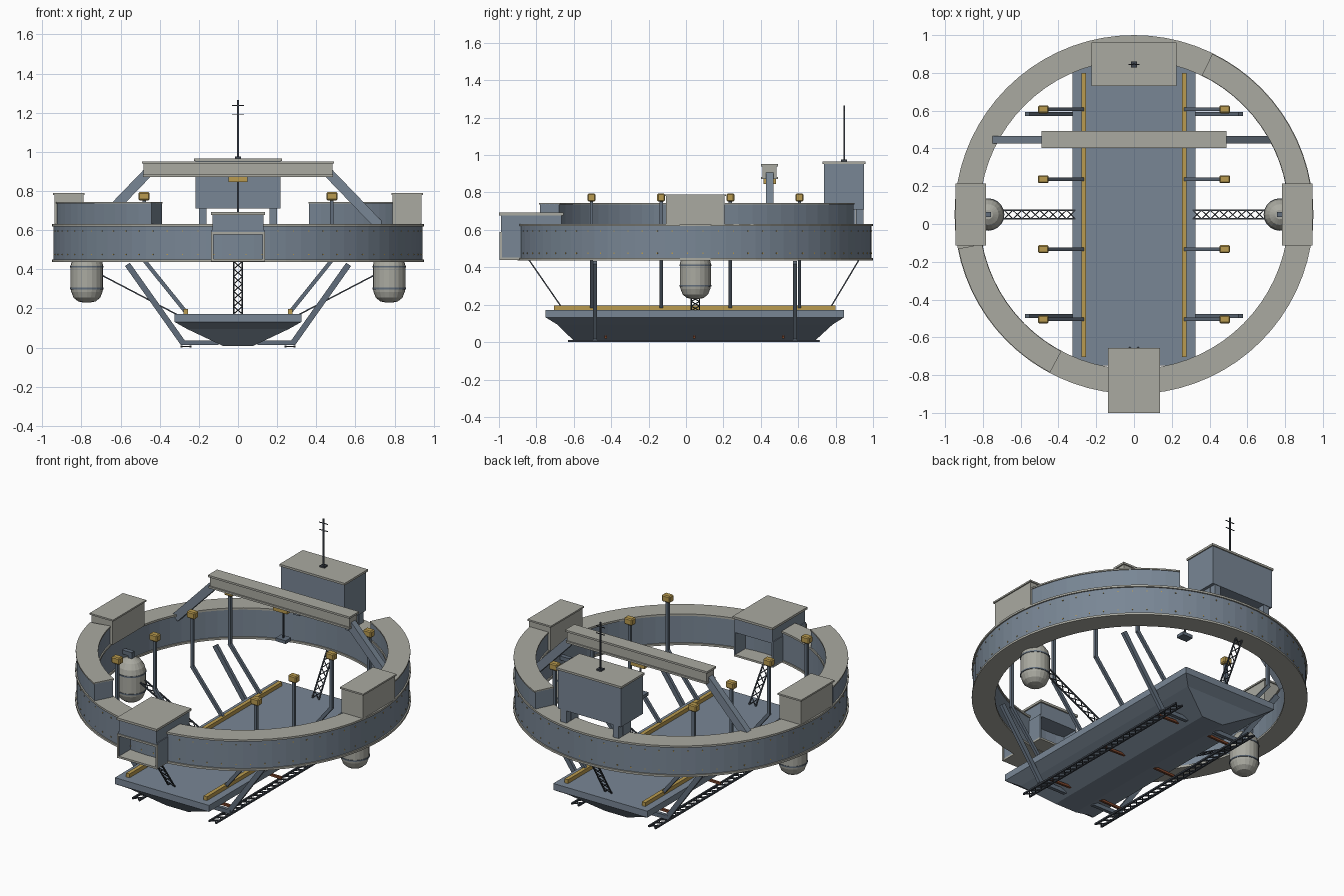
import bpy, bmesh, math
from mathutils import Vector, Matrix

if "Cube" in bpy.data.objects:
    bpy.data.objects.remove(bpy.data.objects["Cube"])

CY = 0.05  # ring centre on y


def mat(name, c):
    m = bpy.data.materials.new(name)
    m.diffuse_color = (*c, 1)
    m.use_nodes = True
    m.node_tree.nodes["Principled BSDF"].inputs["Base Color"].default_value = m.diffuse_color
    return m


BLUE = mat("blue_grey_steel", (0.19, 0.24, 0.30))
BEIGE = mat("beige_panel", (0.40, 0.40, 0.355))
GOLD = mat("gold_fitting", (0.49, 0.33, 0.08))
STRUT = mat("strut_grey", (0.12, 0.155, 0.20))
DARK = mat("dark_lattice", (0.045, 0.055, 0.07))
RUST = mat("rust_rod", (0.20, 0.06, 0.025))


def finish(name, bm, material):
    bmesh.ops.recalc_face_normals(bm, faces=bm.faces)
    me = bpy.data.meshes.new(name)
    bm.to_mesh(me)
    bm.free()
    me.materials.append(material)
    ob = bpy.data.objects.new(name, me)
    bpy.context.collection.objects.link(ob)
    return ob


def add_box(bm, x0, x1, y0, y1, z0, z1):
    m = Matrix.Translation(((x0 + x1) / 2, (y0 + y1) / 2, (z0 + z1) / 2))
    bmesh.ops.create_cube(bm, size=1, matrix=m @ Matrix.Diagonal((x1 - x0, y1 - y0, z1 - z0, 1)))


def add_beam(bm, a, b, w, h, side):
    # box from a to b; w measured along side, h across it
    a, b = Vector(a), Vector(b)
    d = (b - a).normalized()
    n = d.cross(Vector(side)).normalized()
    s = n.cross(d)
    m = Matrix((s * w, n * h, b - a)).transposed().to_4x4()
    bmesh.ops.create_cube(bm, size=1, matrix=Matrix.Translation((a + b) / 2) @ m)


def boxes(name, material, *dims):
    bm = bmesh.new()
    for d in dims:
        add_box(bm, *d)
    return finish(name, bm, material)


def arc(name, material, r0, r1, z0, z1, a0=0, a1=360, seg=72):
    # rectangular section swept round the ring centre
    bm = bmesh.new()
    full = a1 - a0 >= 360
    loops = []
    for i in range(seg if full else seg + 1):
        t = math.radians(a0 + (a1 - a0) * i / seg)
        loops.append([bm.verts.new((r * math.cos(t), CY + r * math.sin(t), z))
                      for r, z in ((r0, z0), (r1, z0), (r1, z1), (r0, z1))])
    for i in range(seg):
        p, q = loops[i], loops[(i + 1) % len(loops)]
        for k in range(4):
            bm.faces.new((p[k], p[(k + 1) % 4], q[(k + 1) % 4], q[k]))
    if not full:
        bm.faces.new(loops[0])
        bm.faces.new(loops[-1])
    return finish(name, bm, material)


def truss(name, a, b, width, side, cells, t=0.007):
    # flat lattice girder: two rails with crossed lacing
    bm = bmesh.new()
    a, b, s = Vector(a), Vector(b), Vector(side) * width / 2
    for k in (-1, 1):
        add_beam(bm, a + s * k, b + s * k, t, t, side)
    for i in range(cells):
        p, q = a.lerp(b, i / cells), a.lerp(b, (i + 1) / cells)
        for k in (-1, 1):
            add_beam(bm, p + s * k, q - s * k, t * 0.6, t * 0.6, side)
    return finish(name, bm, DARK)


def lathe(name, material, profile, x, y, seg=20):
    bm = bmesh.new()
    loops = [[bm.verts.new((x + r * math.cos(math.tau * i / seg), y + r * math.sin(math.tau * i / seg), z))
              for i in range(seg)] for r, z in profile]
    for p, q in zip(loops, loops[1:]):
        for i in range(seg):
            j = (i + 1) % seg
            bm.faces.new((p[i], p[j], q[j], q[i]))
    bm.faces.new(loops[0])
    bm.faces.new(loops[-1])
    return finish(name, bm, material)


# main ring with flanges
arc("ring_body", BLUE, 0.825, 0.942, 0.445, 0.625)
arc("ring_bottom_flange", BEIGE, 0.818, 0.95, 0.437, 0.45)
arc("ring_top_flange", BEIGE, 0.818, 0.95, 0.62, 0.632)

# raised ring sections
for label, a0, a1 in (("right", 9, 64), ("left", 191, 242)):
    arc(label + "_upper_ring", BLUE, 0.825, 0.942, 0.63, 0.738, a0, a1, 11)
    arc(label + "_upper_ring_cap", BEIGE, 0.82, 0.947, 0.735, 0.744, a0, a1, 11)

# rivets round the ring
bm = bmesh.new()
for i in range(72):
    t = math.radians(5 * i + 2.5)
    for z in (0.475, 0.595):
        m = Matrix.Translation((0.941 * math.cos(t), CY + 0.941 * math.sin(t), z)) @ Matrix.Rotation(t, 4, 'Z')
        bmesh.ops.create_cube(bm, size=0.006, matrix=m)
finish("ring_rivets", bm, GOLD)

# side lockers and hanging pods
dome = [(0.015, 0.23), (0.045, 0.236), (0.068, 0.255), (0.08, 0.285), (0.083, 0.305), (0.083, 0.42),
        (0.075, 0.45), (0.055, 0.48), (0.025, 0.497)]
for label, s in (("left", -1), ("right", 1)):
    xa, xb = sorted((s * 0.79, s * 0.938))
    boxes(label + "_locker", BEIGE, (xa, xb, -0.107, 0.207, 0.63, 0.782),
          (xa - 0.007, xb + 0.007, -0.114, 0.214, 0.78, 0.79))
    lathe(label + "_pod", BEIGE, dome, s * 0.772, CY)
    for z in (0.302, 0.412):
        lathe(label + "_pod_band", STRUT, [(0.086, z - 0.004), (0.086, z + 0.004)], s * 0.772, CY)
    boxes(label + "_pod_stem", STRUT, (s * 0.772 - 0.014, s * 0.772 + 0.014, CY - 0.014, CY + 0.014, 0.48, 0.53))
    boxes(label + "_pod_bracket", STRUT, (min(s * 0.76, s * 0.84), max(s * 0.76, s * 0.84),
                                         CY - 0.014, CY + 0.014, 0.51, 0.535))

# front cabin, open at front and back
boxes("front_cabin", BLUE, (-0.13, 0.13, -0.99, -0.665, 0.59, 0.68),
      (-0.135, -0.125, -0.99, -0.665, 0.445, 0.6), (0.125, 0.135, -0.99, -0.665, 0.445, 0.6))
boxes("front_cabin_roof", BEIGE, (-0.138, 0.138, -1.0, -0.656, 0.678, 0.692))
boxes("front_cabin_floor", BEIGE, (-0.135, 0.135, -0.995, -0.665, 0.44, 0.452))
boxes("front_cabin_frame", BEIGE, (-0.138, 0.138, -0.996, -0.985, 0.578, 0.59),
      (-0.138, -0.128, -0.996, -0.985, 0.44, 0.59), (0.128, 0.138, -0.996, -0.985, 0.44, 0.59))

# rear cabin on legs with mast
boxes("rear_cabin", BLUE, (-0.218, 0.218, 0.737, 0.953, 0.71, 0.955))
boxes("rear_cabin_roof", BEIGE, (-0.225, 0.225, 0.73, 0.96, 0.953, 0.966))
boxes("rear_cabin_legs", BLUE, *[(x - 0.02, x + 0.02, y - 0.02, y + 0.02, 0.62, 0.715)
                                 for x in (-0.18, 0.18) for y in (0.885, 0.93)])
boxes("rear_cabin_front_legs", BLUE, *[(x - 0.02, x + 0.02, 0.83, 0.87, 0.62, 0.715) for x in (-0.18, 0.18)])
boxes("mast", DARK, (-0.016, 0.016, 0.829, 0.861, 0.963, 0.976), (-0.004, 0.004, 0.841, 0.849, 0.97, 1.266),
      (-0.03, 0.03, 0.843, 0.847, 1.19, 1.194), (-0.03, 0.03, 0.843, 0.847, 1.235, 1.239))

# gantry over the ring with hoist
boxes("gantry_beam", BEIGE, (-0.482, 0.482, 0.41, 0.485, 0.88, 0.945),
      (-0.49, 0.49, 0.402, 0.493, 0.94, 0.952), (-0.485, 0.485, 0.402, 0.493, 0.872, 0.884))
bm = bmesh.new()
for s in (-1, 1):
    add_beam(bm, (s * 0.465, 0.447, 0.89), (s * 0.735, 0.447, 0.61), 0.04, 0.05, (0, 1, 0))
finish("gantry_legs", bm, BLUE)
boxes("hoist_trolley", GOLD, (-0.048, 0.048, 0.415, 0.48, 0.845, 0.875))
boxes("hoist_cable", DARK, (-0.004, 0.004, 0.443, 0.451, 0.67, 0.85))
boxes("hoist_pad", STRUT, (-0.035, 0.035, 0.42, 0.475, 0.655, 0.675))

# hull: rectangular loft from the deck down to the narrow keel
bm = bmesh.new()
rows = []
for hx, y0, y1, z in ((0.325, -0.75, 0.845, 0.172), (0.325, -0.75, 0.845, 0.132),
                      (0.26, -0.69, 0.785, 0.095), (0.075, -0.6, 0.69, 0.008)):
    rows.append([bm.verts.new(v) for v in ((-hx, y0, z), (hx, y0, z), (hx, y1, z), (-hx, y1, z))])
for p, q in zip(rows, rows[1:]):
    for k in range(4):
        bm.faces.new((p[k], p[(k + 1) % 4], q[(k + 1) % 4], q[k]))
bm.faces.new(rows[0])
bm.faces.new(rows[-1])
finish("hull", bm, BLUE)
boxes("deck_rails", GOLD, *[(x - 0.012, x + 0.012, -0.705, 0.80, 0.17, 0.196) for x in (-0.267, 0.267)])

# bent davits with gold heads
for s, label in ((-1, "left"), (1, "right")):
    poles, heads = bmesh.new(), bmesh.new()
    for y in (-0.505, -0.133, 0.237, 0.607):
        add_beam(poles, (s * 0.48, y, 0.44), (s * 0.48, y, 0.76), 0.018, 0.018, (0, 1, 0))
        add_beam(poles, (s * 0.484, y, 0.452), (s * 0.265, y, 0.18), 0.018, 0.02, (0, 1, 0))
        add_box(heads, s * 0.48 - 0.028, s * 0.48 + 0.028, y - 0.021, y + 0.021, 0.752, 0.794)
    bmesh.ops.bevel(heads, geom=heads.edges[:], offset=0.006, segments=1, affect='EDGES')
    finish(label + "_davit_poles", poles, STRUT)
    finish(label + "_davit_heads", heads, GOLD)

    # outrigger legs, cross beams, skids and rods
    legs = bmesh.new()
    for y in (-0.487, 0.583):
        add_beam(legs, (s * 0.565, y, 0.425), (s * 0.28, y, 0.022), 0.02, 0.03, (0, 1, 0))
        add_beam(legs, (s * 0.295, y, 0.025), (s * 0.1, y, 0.025), 0.022, 0.025, (0, 1, 0))
    finish(label + "_outrigger_legs", legs, STRUT)
    truss(label + "_skid", (s * 0.265, -0.63, 0.006), (s * 0.265, 0.715, 0.006), 0.045, (1, 0, 0), 26, 0.01)
    rods = bmesh.new()
    for y in (-0.43, 0.045, 0.52):
        add_beam(rods, (s * 0.27, y, 0.025), (s * 0.1, y, 0.03), 0.014, 0.014, (0, 1, 0))
    finish(label + "_skid_rods", rods, RUST)

    # lattice stays between ring and hull
    truss(label + "_stay", (s * 0.83, CY, 0.44), (s * 0.31, CY, 0.168), 0.045, (0, 1, 0), 11)
truss("front_stay", (0, -0.84, 0.44), (0, -0.655, 0.172), 0.045, (1, 0, 0), 7)
truss("rear_stay", (0, 0.925, 0.44), (0, 0.765, 0.172), 0.045, (1, 0, 0), 7)
